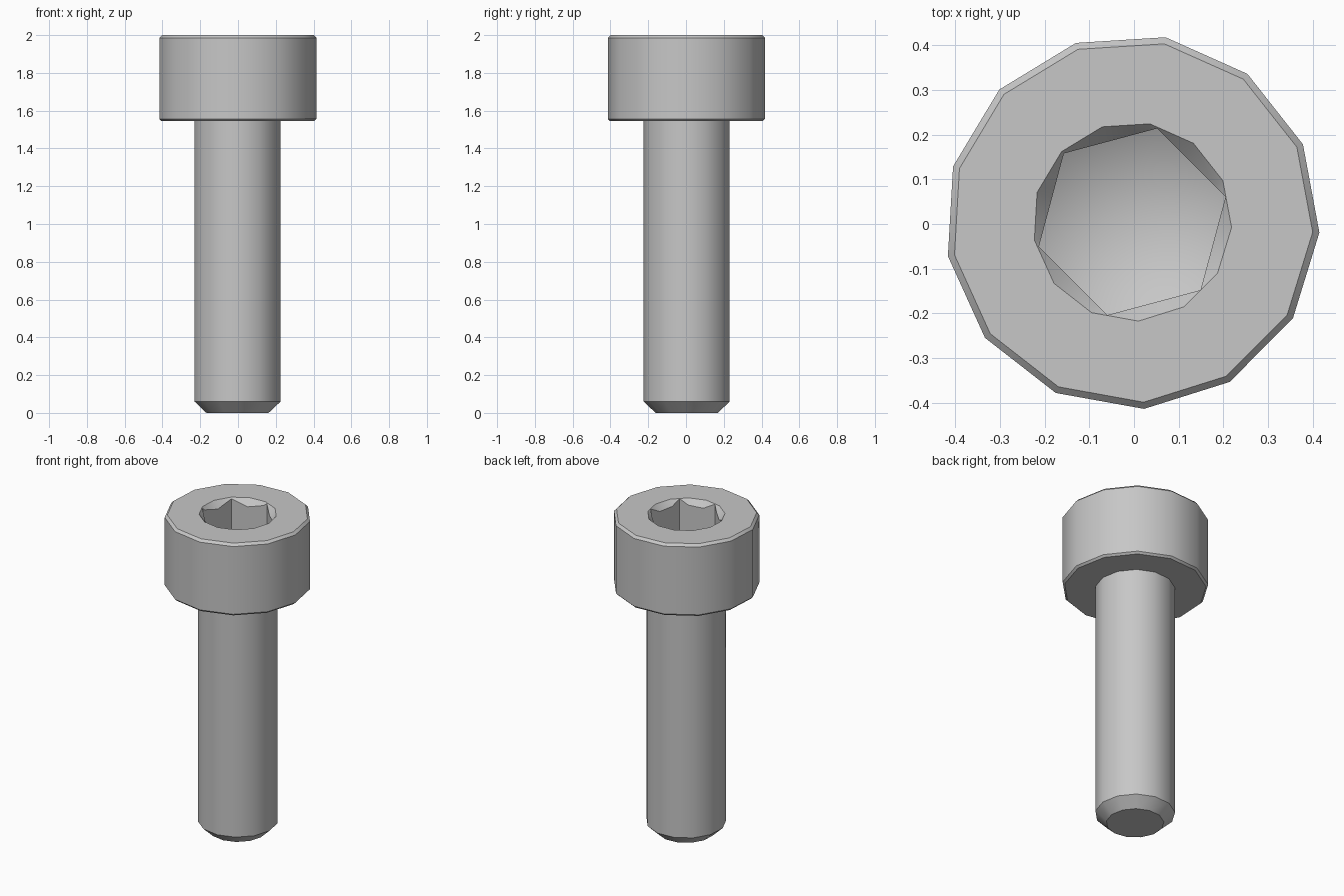
import bpy, bmesh
from math import cos, sin, radians, pi

if "Cube" in bpy.data.objects:
    bpy.data.objects.remove(bpy.data.objects["Cube"], do_unlink=True)

CENTRE = (-0.004, 0.005)
SIDES, TURN = 13, radians(-3.3)

steel = bpy.data.materials.new("grey steel")
steel.use_nodes = True
grey = (0.57, 0.57, 0.57, 1)
steel.diffuse_color = grey
steel.node_tree.nodes["Principled BSDF"].inputs["Base Color"].default_value = grey


def lathe(name, profile, sides, turn):
    """Closed solid from (radius, z) rings, listed bottom to top; radius 0 is a point."""
    bm = bmesh.new()
    rings = []
    for r, z in profile:
        count = sides if r > 0 else 1
        rings.append([bm.verts.new((CENTRE[0] + r * cos(turn + 2 * pi * i / sides),
                                    CENTRE[1] + r * sin(turn + 2 * pi * i / sides), z))
                      for i in range(count)])
    for low, high in zip(rings, rings[1:]):
        for i in range(sides):
            j = (i + 1) % sides
            if len(low) == 1:
                bm.faces.new((low[0], high[j], high[i]))
            else:
                bm.faces.new((low[i], low[j], high[j], high[i]))
    if len(rings[0]) > 1:
        bm.faces.new(rings[0][::-1])
    bm.faces.new(rings[-1])
    bmesh.ops.recalc_face_normals(bm, faces=bm.faces)
    mesh = bpy.data.meshes.new(name)
    bm.to_mesh(mesh)
    bm.free()
    mesh.materials.append(steel)
    obj = bpy.data.objects.new(name, mesh)
    bpy.context.collection.objects.link(obj)
    return obj


# Shank with chamfered tip and cylindrical head in one solid
screw = lathe("cap_screw", [(0.166, 0), (0.23, 0.06), (0.23, 1.545), (0.408, 1.545),
                            (0.42, 1.557), (0.42, 1.985), (0.405, 2)], SIDES, TURN)

# Hexagonal socket with a drill-point floor, and a countersink round its mouth
socket = lathe("socket_cutter", [(0, 1.64), (0.2165, 1.765), (0.2165, 2.1)], 6, radians(15))
mouth = lathe("countersink_cutter", [(0.123, 1.88), (0.223, 2), (0.273, 2.06)], SIDES, TURN)

bpy.ops.object.select_all(action='DESELECT')
bpy.context.view_layer.objects.active = screw
screw.select_set(True)
for cutter in (socket, mouth):
    cutter.hide_render = True
    mod = screw.modifiers.new("cut", 'BOOLEAN')
    mod.operation, mod.solver, mod.object = 'DIFFERENCE', 'EXACT', cutter
    bpy.ops.object.modifier_apply(modifier=mod.name)
    bpy.data.objects.remove(cutter, do_unlink=True)

bpy.ops.object.shade_smooth_by_angle(angle=radians(35))
